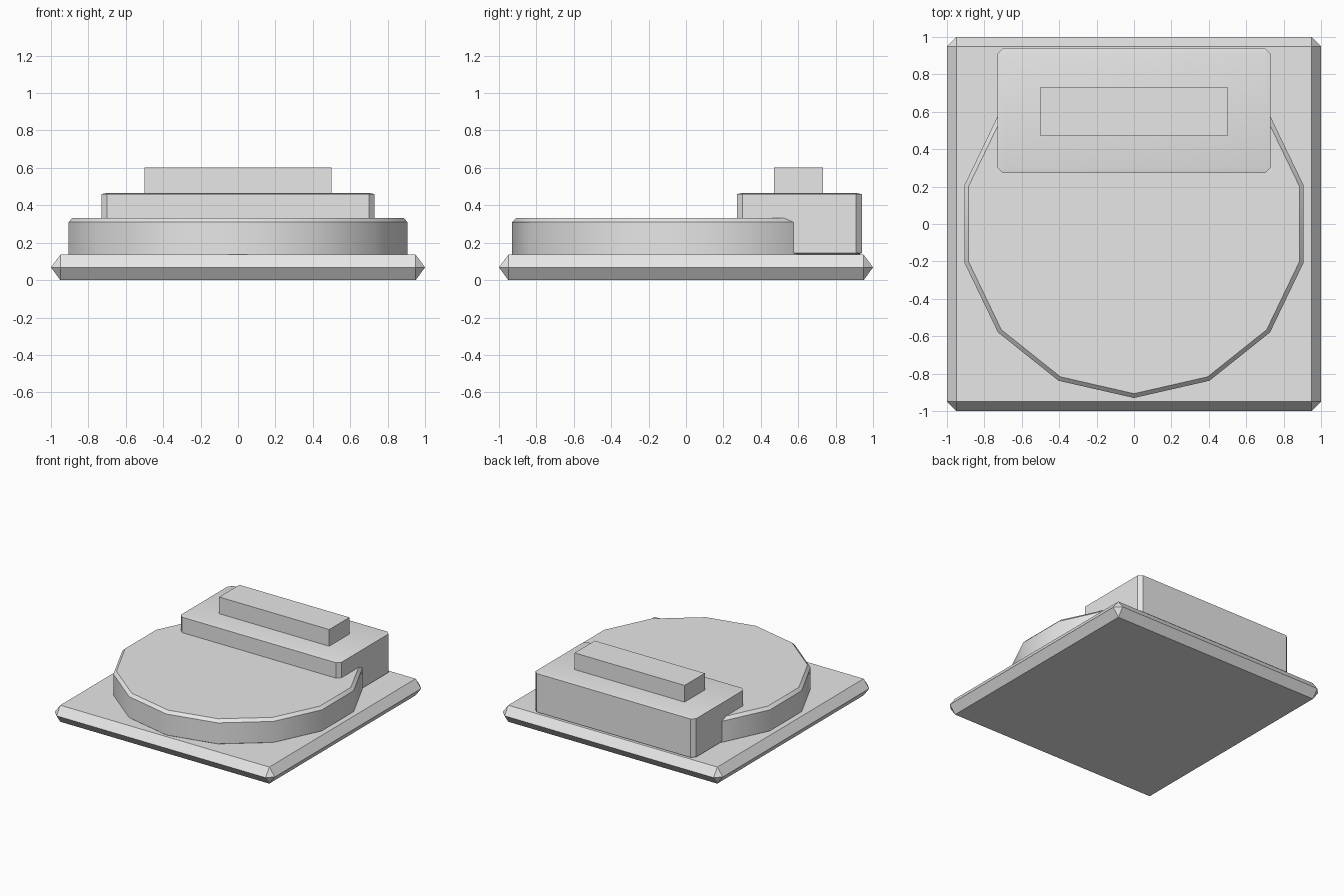
import bpy, bmesh, math

cube = bpy.data.objects.get("Cube")
if cube:
    bpy.data.objects.remove(cube, do_unlink=True)

grey = bpy.data.materials.new("plain grey")
grey.use_nodes = True
color = (0.8, 0.8, 0.8, 1)
grey.diffuse_color = color
grey.node_tree.nodes["Principled BSDF"].inputs["Base Color"].default_value = color


def finish(name, bm):
    bmesh.ops.recalc_face_normals(bm, faces=bm.faces)
    mesh = bpy.data.meshes.new(name)
    bm.to_mesh(mesh)
    bm.free()
    mesh.materials.append(grey)
    obj = bpy.data.objects.new(name, mesh)
    bpy.context.collection.objects.link(obj)
    bpy.ops.object.select_all(action='DESELECT')
    obj.select_set(True)
    bpy.context.view_layer.objects.active = obj
    bpy.ops.object.shade_smooth_by_angle(angle=math.radians(30))
    return obj


def chamfered_box(name, x, y, z, cut=(0, 0, 0)):
    """Box from (low, high) ranges with every edge cut back per axis."""
    bm = bmesh.new()
    mid = [(a + b) / 2 for a, b in (x, y, z)]
    half = [(b - a) / 2 for a, b in (x, y, z)]
    # each corner becomes three points, one on each neighbouring face
    for sx in (-1, 1):
        for sy in (-1, 1):
            for sz in (-1, 1):
                for face in range(3):
                    bm.verts.new([mid[i] + s * (half[i] - (cut[i] if i != face else 0))
                                  for i, s in enumerate((sx, sy, sz))])
    bmesh.ops.remove_doubles(bm, verts=bm.verts, dist=0.0001)
    bmesh.ops.convex_hull(bm, input=bm.verts)
    bmesh.ops.dissolve_limit(bm, angle_limit=math.radians(1),
                             verts=bm.verts, edges=bm.edges)
    return finish(name, bm)


def chamfered_disc(name, radius, bottom, top, inset, sides):
    bm = bmesh.new()
    profile = [(radius - inset, bottom), (radius, bottom + inset),
               (radius, top - inset), (radius - inset, top)]
    rings = []
    for r, z in profile:
        rings.append([bm.verts.new((r * math.sin(math.tau * i / sides),
                                    -r * math.cos(math.tau * i / sides), z))
                      for i in range(sides)])
    for low, high in zip(rings, rings[1:]):
        for i in range(sides):
            j = (i + 1) % sides
            bm.faces.new((low[i], low[j], high[j], high[i]))
    bm.faces.new(rings[0])
    bm.faces.new(rings[-1])
    return finish(name, bm)


# square plate whose sides come to a ridge at half height
chamfered_box("base_plate", (-1, 1), (-1, 1), (0, 0.136), (0.05, 0.05, 0.068))
# low fourteen-sided disc
chamfered_disc("round_platform", 0.93, 0.115, 0.333, 0.023, 14)
# rear block and the bar on top of it
chamfered_box("rear_block", (-0.73, 0.73), (0.272, 0.94), (0.138, 0.466), (0.03, 0.03, 0.006))
chamfered_box("top_bar", (-0.5, 0.5), (0.47, 0.732), (0.45, 0.603))
